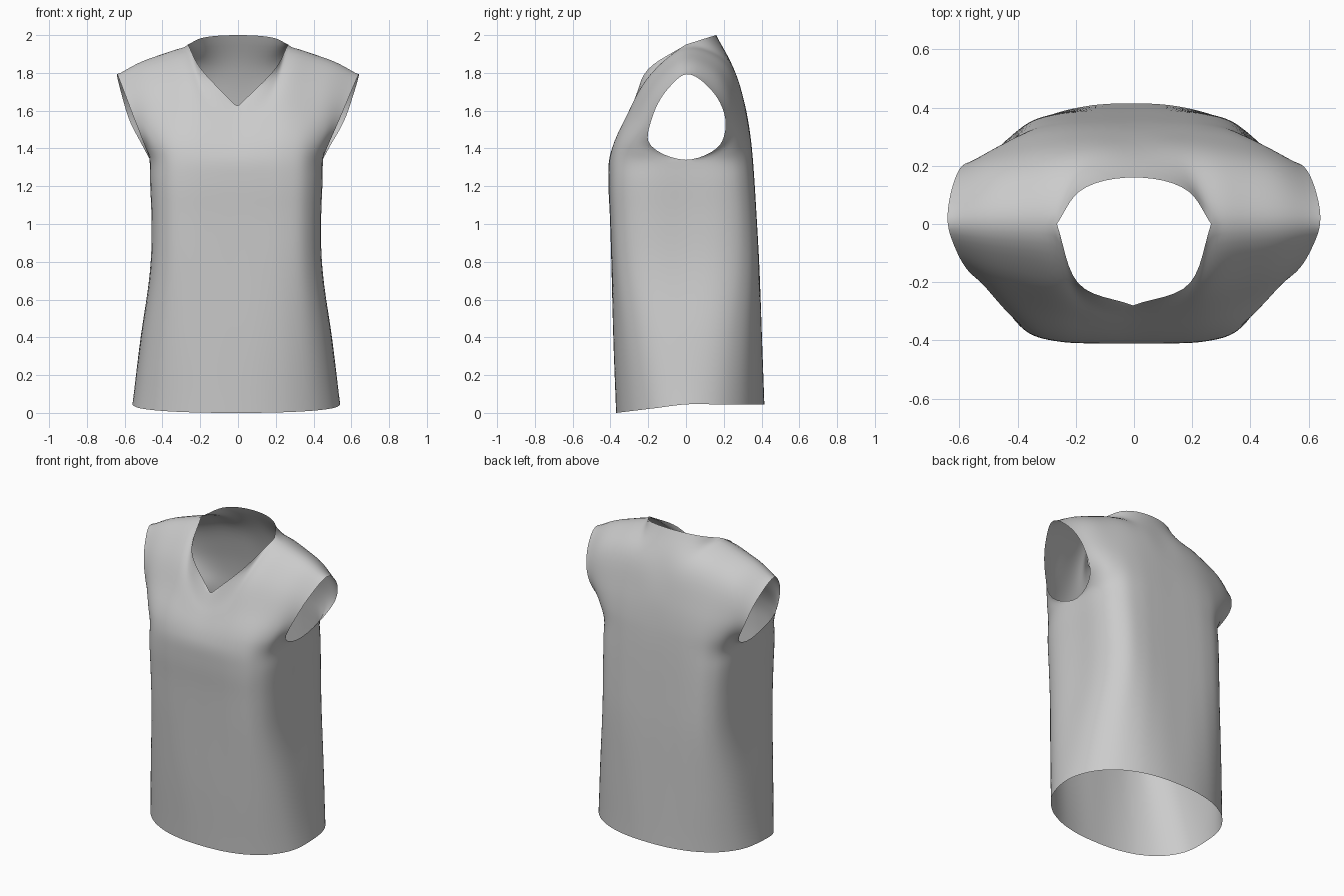
import bpy, bmesh
from mathutils import Vector as V

if "Cube" in bpy.data.objects:
    bpy.data.objects.remove(bpy.data.objects["Cube"])

SUB = 6      # fine steps between control points
ARMPIT = 5   # index of the control row where the armholes start
NECK = 2     # control column that meets the neck end of the shoulder seam

# Torso sections: height, half width, front depth, back depth, roundness
TORSO = [(0.0, .55, .37, .415, 2.3), (.4, .507, .385, .402, 2.9), (.8, .449, .395, .387, 4.3),
         (1.05, .444, .403, .373, 4.7), (1.23, .452, .411, .362, 4.5), (1.34, .455, .407, .354, 4.3)]
FRACTIONS = [0, .3, .55, .78, .94, 1]

# Shoulder seam, then chest and upper back rows from the centre out to the armhole
SHOULDER = [(.265, 0, 1.95), (.38, 0, 1.91), (.52, 0, 1.86), (.64, 0, 1.793)]
CHEST = [
    [(0, -.387, 1.41), (.13, -.387, 1.415), (.25, -.38, 1.425), (.36, -.35, 1.43), (.45, -.28, 1.43), (.495, -.2, 1.44)],
    [(0, -.35, 1.49), (.14, -.33, 1.54), (.255, -.307, 1.58), (.37, -.275, 1.58), (.47, -.235, 1.57), (.545, -.18, 1.56)],
    [(0, -.315, 1.555), (.17, -.265, 1.67), (.265, -.2, 1.78), (.38, -.168, 1.77), (.49, -.14, 1.75), (.605, -.1, 1.71)],
    [(0, -.28, 1.62), (.195, -.2, 1.82)] + SHOULDER]
BACK = [
    [(0, .343, 1.45), (.13, .343, 1.45), (.25, .337, 1.45), (.36, .315, 1.45), (.45, .265, 1.44), (.50, .18, 1.42)],
    [(0, .315, 1.62), (.13, .313, 1.62), (.26, .305, 1.61), (.38, .285, 1.59), (.49, .25, 1.57), (.565, .21, 1.54)],
    [(0, .25, 1.83), (.14, .245, 1.835), (.26, .205, 1.86), (.38, .185, 1.83), (.50, .172, 1.78), (.615, .15, 1.69)],
    [(0, .16, 2.0), (.19, .11, 1.985)] + SHOULDER]


def spline(pts, before, after):
    """Smooth curve through pts (chord-length Catmull-Rom), with a guide point beyond each end."""
    p = [before] + pts + [after]
    out = []
    for i in range(1, len(p) - 2):
        a, b, c, d = p[i - 1:i + 3]
        u, v, w = (max((q - r).length, .01) for q, r in ((b, a), (c, b), (d, c)))
        m = ((b - a) / u * v + (c - b) / v * u) / (u + v) * v
        n = ((c - b) / v * w + (d - c) / w * v) / (v + w) * v
        for s in range(SUB):
            t = s / SUB
            out.append(b * (2 * t**3 - 3 * t**2 + 1) + m * (t**3 - 2 * t**2 + t)
                       + c * (3 * t**2 - 2 * t**3) + n * (t**3 - t**2))
    return out + [pts[-1].copy()]


def open_spline(pts):
    return spline(pts, 2 * pts[0] - pts[1], 2 * pts[-1] - pts[-2])


def control_rows(front):
    rows = []
    for k, (z, a, bf, bb, n) in enumerate(TORSO):
        row = []
        for f in FRACTIONS:
            depth = (1 - f ** n) ** (1 / n)
            hem = (.045 * (1 - depth) if front else .045) if k == 0 else z
            row.append(V((a * f, -bf * depth if front else bb * depth, hem)))
        rows.append(row)
    return rows + [[V(p) for p in r] for r in (CHEST if front else BACK)]


def widen(rows, other, front):
    """Spline each row sideways; the top row gets corners at the neck."""
    wide = []
    for k, r in enumerate(rows[:-1]):
        mirror = V((-r[1].x, r[1].y, r[1].z))
        edge = other[k][-2] if k <= ARMPIT else 2 * r[-1] - r[-2]
        wide.append(spline(r, mirror, edge))
    top = rows[-1]
    neck = top[:NECK + 1]
    centre = 2 * neck[0] - neck[1] if front else V((-neck[1].x, neck[1].y, neck[1].z))
    wide.append(spline(neck, centre, 2 * neck[-1] - neck[-2])[:-1] + open_spline(top[NECK:]))
    return [list(c) for c in zip(*wide)]


def rise(cols, other):
    """Spline each column upwards, rounding under the arm and over the shoulder seam."""
    out = []
    for i, c in enumerate(cols):
        w = min(max((i - NECK * SUB) / SUB + .4, 0), 1)
        over = (2 * c[-1] - c[-2]).lerp(other[i][-2], w)
        under = c[ARMPIT - 1].lerp(other[i][ARMPIT + 1], max(i / SUB - 4, 0))
        low = spline(c[:ARMPIT + 1], 2 * c[0] - c[1], c[ARMPIT + 1])
        out.append(low[:-1] + spline(c[ARMPIT:], under, over))
    return out


f_rows, b_rows = control_rows(True), control_rows(False)
f_cols, b_cols = widen(f_rows, b_rows, True), widen(b_rows, f_rows, False)
front, back = rise(f_cols, b_cols), rise(b_cols, f_cols)

# Join the side seam below the armhole and the shoulder seam
for j in range(ARMPIT * SUB + 1):
    front[-1][j] = back[-1][j] = (front[-1][j] + back[-1][j]) / 2
for i in range(NECK * SUB, len(front)):
    front[i][-1] = back[i][-1] = (front[i][-1] + back[i][-1]) / 2

bm = bmesh.new()
for cols in (front, back):
    for p in cols[0]:
        p.x = 0
    grid = [[bm.verts.new(p) for p in c] for c in cols]
    for i in range(len(grid) - 1):
        for j in range(len(grid[0]) - 1):
            bm.faces.new((grid[i][j], grid[i + 1][j], grid[i + 1][j + 1], grid[i][j + 1]))
bmesh.ops.remove_doubles(bm, verts=bm.verts, dist=.0002)

# Mirror the right half to the left, soften the cloth, then sway the body slightly to one side
half = bm.verts[:] + bm.edges[:] + bm.faces[:]
bmesh.ops.mirror(bm, geom=half, axis='X', merge_dist=.0002)
inner = [v for v in bm.verts if not v.is_boundary]
for _ in range(4):
    bmesh.ops.smooth_vert(bm, verts=inner, factor=.5, use_axis_x=True, use_axis_y=True, use_axis_z=True)
for v in bm.verts:
    v.co.x -= .009 * min(max((1.8 - v.co.z) / .4, 0), 1)

bmesh.ops.recalc_face_normals(bm, faces=bm.faces)
if sum(f.normal.dot(f.calc_center_median() - V((0, 0, 1))) * f.calc_area() for f in bm.faces) < 0:
    bmesh.ops.reverse_faces(bm, faces=bm.faces)
for f in bm.faces:
    f.smooth = True

me = bpy.data.meshes.new("sleeveless_top")
bm.to_mesh(me)
bm.free()
top = bpy.data.objects.new("sleeveless_top", me)
bpy.context.collection.objects.link(top)
